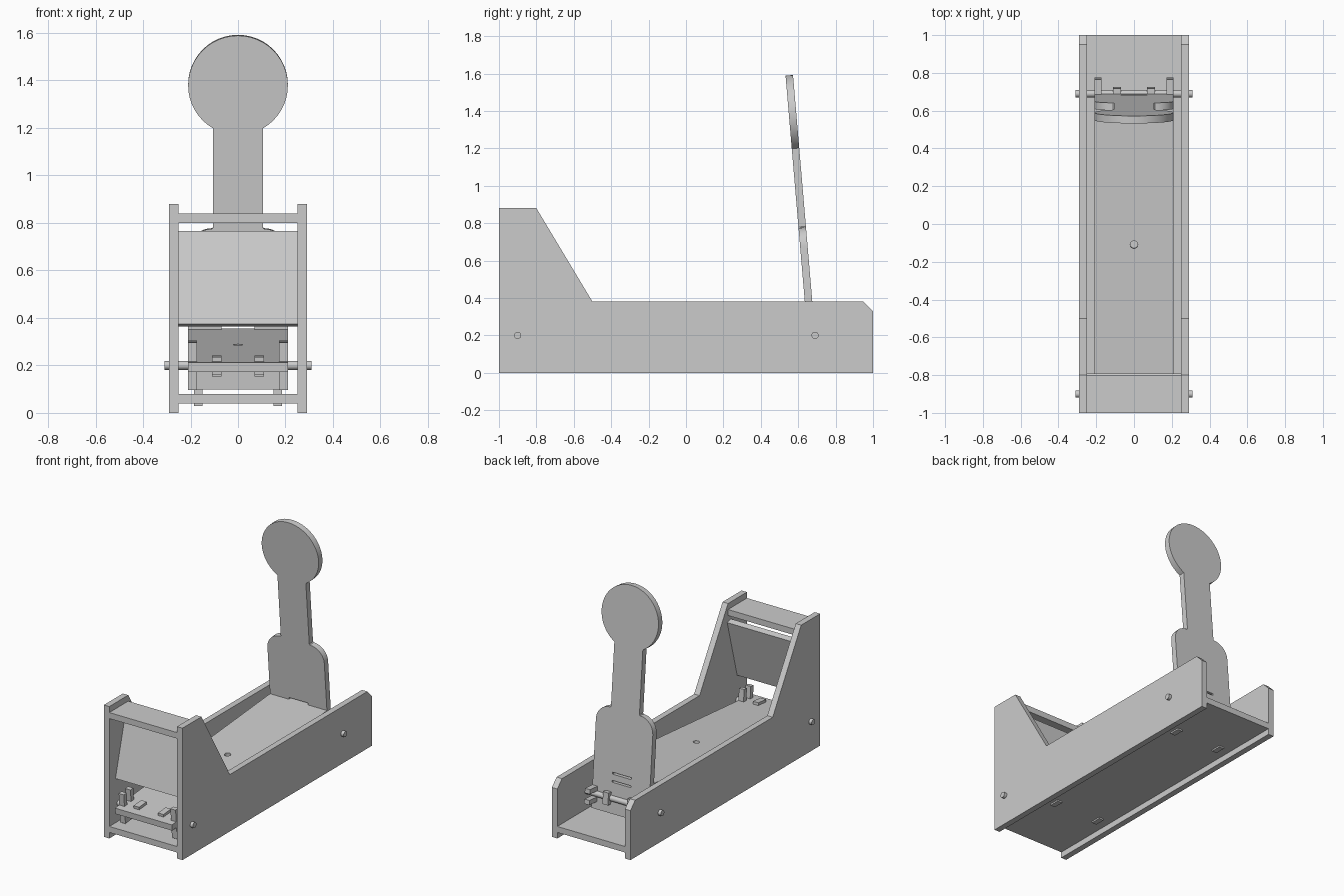
import bpy, bmesh, math
from mathutils import Matrix, Vector

cube = bpy.data.objects.get("Cube")
if cube:
    bpy.data.objects.remove(cube, do_unlink=True)

grey = bpy.data.materials.new("light_grey")
grey.use_nodes = True
grey.diffuse_color = (0.6, 0.6, 0.6, 1)
grey.node_tree.nodes["Principled BSDF"].inputs["Base Color"].default_value = (0.6, 0.6, 0.6, 1)

# Swinging frame: hinged on the front axle and tilted up at the rear
TILT = math.radians(4.87)
SWING = Matrix.Translation((0, -0.9, 0.2)) @ Matrix.Rotation(TILT, 4, 'X')
STILL = Matrix.Identity(4)


def finish(name, bm, frame=STILL):
    bmesh.ops.transform(bm, matrix=frame, verts=bm.verts)
    bmesh.ops.recalc_face_normals(bm, faces=bm.faces)
    mesh = bpy.data.meshes.new(name)
    bm.to_mesh(mesh)
    bm.free()
    mesh.materials.append(grey)
    obj = bpy.data.objects.new(name, mesh)
    bpy.context.scene.collection.objects.link(obj)
    return obj


def box(name, x, y, z, frame=STILL):
    bm = bmesh.new()
    bmesh.ops.create_cube(bm, size=1)
    for v in bm.verts:
        v.co = Vector([(a + b) / 2 + c * (b - a) for (a, b), c in zip((x, y, z), v.co)])
    return finish(name, bm, frame)


def prism(name, points, depth, frame=STILL):
    bm = bmesh.new()
    face = bm.faces.new([bm.verts.new(p) for p in points])
    out = bmesh.ops.extrude_face_region(bm, geom=[face])["geom"]
    moved = [g for g in out if isinstance(g, bmesh.types.BMVert)]
    bmesh.ops.translate(bm, verts=moved, vec=depth)
    return finish(name, bm, frame)


def cylinder(name, radius, length, frame, sides=24):
    bm = bmesh.new()
    bmesh.ops.create_cone(bm, cap_ends=True, segments=sides, radius1=radius,
                          radius2=radius, depth=length)
    return finish(name, bm, frame)


def smooth(obj):
    bpy.ops.object.select_all(action='DESELECT')
    obj.select_set(True)
    bpy.context.view_layer.objects.active = obj
    bpy.ops.object.shade_smooth_by_angle(angle=math.radians(30))


def cut(obj, cutter):
    mod = obj.modifiers.new("cut", 'BOOLEAN')
    mod.object = cutter
    mod.operation = 'DIFFERENCE'
    mod.solver = 'EXACT'
    bpy.context.view_layer.objects.active = obj
    bpy.ops.object.modifier_apply(modifier=mod.name)
    bpy.data.objects.remove(cutter, do_unlink=True)


# Housing: side walls, floor and top plate
wall = [(-1, 0), (1, 0), (1, 0.33), (0.95, 0.38), (-0.5, 0.38), (-0.8, 0.88), (-1, 0.88)]
for name, x in (("right_wall", -0.29), ("left_wall", 0.25)):
    prism(name, [(x, y, z) for y, z in wall], (0.04, 0, 0))
box("floor", (-0.25, 0.25), (-1, 1), (0.04, 0.08))
box("top_plate", (-0.25, 0.25), (-1, -0.8), (0.8, 0.84))

# Leaning front panel
lean = Matrix.Translation((0, -0.935, 0.375)) @ Matrix.Rotation(math.radians(-15), 4, 'X')
box("front_panel", (-0.25, 0.25), (0, 0.04), (0, 0.405), lean)

# Axles through both walls
for name, y in (("front_axle", -0.9), ("rear_axle", 0.69)):
    turn = Matrix.Translation((0, y, 0.2)) @ Matrix.Rotation(math.pi / 2, 4, 'Y')
    smooth(cylinder(name, 0.019, 0.62, turn))

# Ramp with a tab into the paddle and a small round hole
ramp = prism("ramp", [(x, y, -0.02) for x, y in (
    (-0.21, -0.095), (0.21, -0.095), (0.21, 1.545), (0.07, 1.545),
    (0.07, 1.585), (-0.07, 1.585), (-0.07, 1.545), (-0.21, 1.545))], (0, 0, 0.04), SWING)
cut(ramp, cylinder("hole_cutter", 0.02, 0.2, SWING @ Matrix.Translation((0, 0.795, 0))))

# Paddle: wide foot, rounded shoulders, neck and round head
half = [(0.21, -0.234)]
for i in range(9):
    a = math.pi / 2 * i / 8
    half.append((0.11 + 0.1 * math.cos(a), 0.345 + 0.1 * math.sin(a)))
half.append((0.105, 0.45))
for i in range(20):
    a = math.radians(-60 + 150 * i / 20)
    half.append((0.21 * math.cos(a), 1.052 + 0.21 * math.sin(a)))
outline = half + [(0, 1.262)] + [(-x, z) for x, z in reversed(half)]
paddle = prism("paddle", [(x, 1.545, z) for x, z in outline], (0, 0.04, 0), SWING)
cut(paddle, box("slot_cutter", (-0.07, 0.07), (1.5, 1.63), (-0.032, 0.033), SWING))
smooth(paddle)

# Hinge clips: forked brackets near the edges and short tabs further in
REAR = (SWING @ Matrix.Translation((0, 1.565, -0.135))
        @ Matrix.Rotation(math.pi / 2, 4, 'X'))
fork = [(-0.05, -0.1), (0.05, -0.1), (0.05, 0.1), (0.02, 0.1),
        (0.02, 0.02), (-0.02, 0.02), (-0.02, 0.1), (-0.05, 0.1)]
for end, frame, sign, reach in (("front", SWING, 1, 0.038), ("rear", REAR, -1, 0.05)):
    for side, s in (("right", -1), ("left", 1)):
        x = 0.191 * s
        prism(f"{end}_{side}_fork", [(x - 0.019, y, z * sign) for y, z in fork],
              (0.038, 0, 0), frame)
        x = 0.09 * s
        box(f"{end}_{side}_tab", (x - 0.02, x + 0.02), (-0.04, 0.04), (-reach, reach), frame)

# Pegs through the floor
for end, y in (("front", -0.55), ("rear", 0.61)):
    for side, x in (("right", -0.168), ("left", 0.168)):
        box(f"{end}_{side}_floor_peg", (x - 0.018, x + 0.018), (y - 0.035, y + 0.035), (0.03, 0.1))
